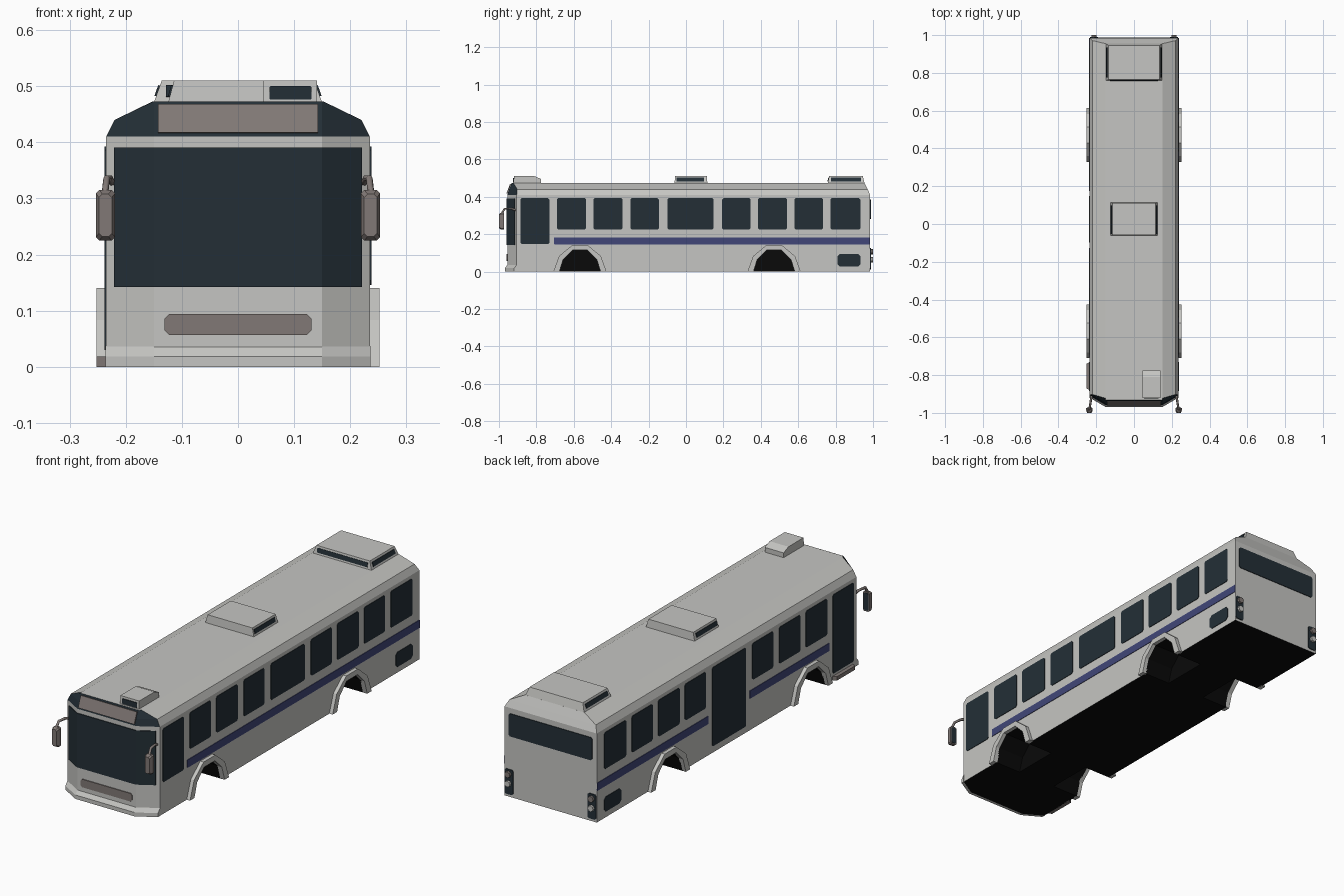
import bpy, bmesh, math
from mathutils import Vector

if "Cube" in bpy.data.objects:
    bpy.data.objects.remove(bpy.data.objects["Cube"])


def material(name, r, g, b):
    m = bpy.data.materials.new(name)
    m.diffuse_color = (r, g, b, 1)
    m.use_nodes = True
    m.node_tree.nodes["Principled BSDF"].inputs["Base Color"].default_value = m.diffuse_color
    return m


PAINT = material("pale grey paint", 0.56, 0.56, 0.54)
GLASS = material("dark glass", 0.017, 0.028, 0.037)
BLUE = material("blue stripe", 0.052, 0.062, 0.19)
TAUPE = material("warm grey trim", 0.22, 0.19, 0.18)
BLACK = material("black underside", 0.003, 0.003, 0.003)


def finish(bm, name, *mats):
    bmesh.ops.recalc_face_normals(bm, faces=bm.faces)
    me = bpy.data.meshes.new(name)
    bm.to_mesh(me)
    bm.free()
    for m in mats:
        me.materials.append(m)
    ob = bpy.data.objects.new(name, me)
    bpy.context.collection.objects.link(ob)
    return ob


def loft(name, rings, *mats):
    """Closed solid through matching rings of points."""
    bm = bmesh.new()
    vs = [[bm.verts.new(p) for p in ring] for ring in rings]
    n = len(vs[0])
    bm.faces.new(vs[0])
    bm.faces.new(vs[-1])
    for a, b in zip(vs, vs[1:]):
        for i in range(n):
            j = (i + 1) % n
            bm.faces.new((a[i], a[j], b[j], b[i]))
    return finish(bm, name, *mats)


def prism(name, pts, vec, mat):
    v = Vector(vec)
    return loft(name, [pts, [Vector(p) + v for p in pts]], mat)


def rounded(a0, a1, b0, b1, c):
    """Rectangle with cut corners."""
    return [(a0 + c, b0), (a1 - c, b0), (a1, b0 + c), (a1, b1 - c),
            (a1 - c, b1), (a0 + c, b1), (a0, b1 - c), (a0, b0 + c)]


def side_plate(name, s, y0, y1, z0, z1, mat, c=0.007):
    pts = [(s * 0.233, y, z) for y, z in rounded(y0, y1, z0, z1, c)]
    prism(name, pts, (s * 0.0045, 0, 0), mat)


def end_plate(name, y, dy, x0, x1, z0, z1, mat, c=0.006):
    prism(name, [(x, y, z) for x, z in rounded(x0, x1, z0, z1, c)], (0, dy, 0), mat)


# Body shell: plan outline with angled nose, lofted upward to the roof
def outline(z, w, rear, side, nose, wn=0.15):
    return [(w, rear, z), (-w, rear, z), (-w, side, z), (-wn, nose, z), (wn, nose, z), (w, side, z)]


body = loft("body", [outline(0, 0.235, 0.985, -0.905, -0.955),
                     outline(0.41, 0.235, 0.985, -0.905, -0.955),
                     outline(0.44, 0.22, 0.971, -0.902, -0.946),
                     outline(0.473, 0.152, 0.955, -0.922, -0.932)], PAINT, GLASS, BLACK)

# Wheel arches: cut wells and raised surrounds
INNER = [(-0.11, 0), (-0.09, 0.065), (-0.04, 0.115), (0.04, 0.115), (0.09, 0.065), (0.11, 0)]
OUTER = [(-0.142, 0), (-0.112, 0.083), (-0.043, 0.14), (0.043, 0.14), (0.112, 0.083), (0.142, 0)]
for yc in (-0.567, 0.471):
    for s in (1, -1):
        well = [(-0.11, -0.05)] + INNER + [(0.11, -0.05)]
        cutter = prism("well_cutter", [(s * 0.1, yc + y, z) for y, z in well], (s * 0.2, 0, 0), BLACK)
        cutter.hide_render = True
        mod = body.modifiers.new("well", "BOOLEAN")
        mod.operation, mod.solver, mod.object = "DIFFERENCE", "EXACT", cutter
        bpy.context.view_layer.objects.active = body
        bpy.ops.object.modifier_apply(modifier=mod.name)
        bpy.data.objects.remove(cutter)
        prism("wheel_arch", [(s * 0.23, yc + y, z) for y, z in OUTER + INNER[::-1]], (s * 0.022, 0, 0), PAINT)

# Colour the shell: glassy brow above the windscreen, black floor and wells
me = body.data
while len(me.materials) > 3:
    me.materials.pop()
for p in me.polygons:
    c, n = p.center, p.normal
    p.material_index = 0
    if c.z > 0.41 and n.y < -0.3:
        p.material_index = 1
    elif c.z < 0.2 and abs(c.x) < 0.233 and -0.9 < c.y < 0.97:
        p.material_index = 2


# Windscreen wrapping the three nose facets
def nose_line(x, z, d):
    t = max(0, abs(x) - 0.15) / 0.085
    return (x, -0.955 + 0.05 * t - d, z)


XS = (-0.221, -0.15, 0.15, 0.221)
loft("windscreen", [[nose_line(x, z, d) for z, d in
                     ((0.142, -0.003), (0.142, 0.004), (0.391, 0.004), (0.391, -0.003))] for x in XS], GLASS)

# Front bumper with sloped top
loft("front_bumper", [[(x, y - d, z) for z, d in ((0, 0), (0, 0.015), (0.018, 0.015), (0.037, 0))]
                      for x, y in ((-0.236, -0.904), (-0.15, -0.954), (0.15, -0.954), (0.236, -0.904))], PAINT)

# Front grille and destination panel
end_plate("front_grille", -0.953, -0.006, -0.131, 0.131, 0.057, 0.094, TAUPE, 0.008)
prism("destination_panel", [(x, y, z) for x, y, z in
      ((-0.143, -0.955, 0.417), (0.143, -0.955, 0.417), (0.143, -0.936, 0.467), (-0.143, -0.936, 0.467))],
      (0, -0.005, 0.001), TAUPE)

# Side windows shared by both sides, side vents
WINDOWS = [(-0.69, -0.535), (-0.495, -0.34), (-0.297, -0.145),
           (0.193, 0.345), (0.384, 0.54), (0.58, 0.732), (0.773, 0.932)]
for s in (1, -1):
    for y0, y1 in WINDOWS:
        side_plate("side_window", s, y0, y1, 0.225, 0.393, GLASS)
    side_plate("side_vent", s, 0.81, 0.933, 0.027, 0.095, GLASS, 0.012)

# Right side: wide window, driver window, full stripe
side_plate("wide_window", 1, -0.099, 0.148, 0.225, 0.393, GLASS)
side_plate("driver_window", 1, -0.885, -0.731, 0.147, 0.393, GLASS)
side_plate("stripe", 1, -0.705, 0.985, 0.146, 0.182, BLUE, 0.001)

# Left side: two doors, split stripe, entry step
side_plate("middle_door", -1, -0.099, 0.148, 0.03, 0.393, GLASS)
side_plate("front_door", -1, -0.885, -0.731, 0.03, 0.393, GLASS)
side_plate("stripe_rear", -1, 0.175, 0.985, 0.146, 0.182, BLUE, 0.001)
side_plate("stripe_front", -1, -0.705, -0.127, 0.146, 0.182, BLUE, 0.001)
prism("entry_step", [(-0.23, -0.882, 0), (-0.252, -0.87, 0), (-0.252, -0.74, 0), (-0.23, -0.728, 0)],
      (0, 0, 0.018), TAUPE)

# Rear window and lamp clusters
end_plate("rear_window", 0.983, 0.005, -0.212, 0.212, 0.28, 0.385, GLASS)
for s in (1, -1):
    x0, x1 = sorted((s * 0.19, s * 0.233))
    end_plate("lamp_panel", 0.983, 0.006, x0, x1, 0.012, 0.127, GLASS)
    for z, m in ((0.063, PAINT), (0.106, TAUPE)):
        ring = [(s * 0.212 + 0.014 * math.cos(k * math.pi / 4), 0.985, z + 0.014 * math.sin(k * math.pi / 4))
                for k in range(8)]
        prism("rear_lamp", ring, (0, 0.015, 0), m)


# Roof units with side grilles
def roof_unit(name, wb, wt, b0, b1, t0, t1, g0, g1):
    loft(name, [[(-w, y0, z), (w, y0, z), (w, y1, z), (-w, y1, z)]
                for w, y0, y1, z in ((wb, b0, b1, 0.465), (wt, t0, t1, 0.51))], PAINT)
    for s in (1, -1):
        def sx(z):
            return s * (wb + (wt - wb) * (z - 0.465) / 0.045)
        prism(name + "_grille", [(sx(z), y, z) for y, z in
              ((g0, 0.482), (g1, 0.482), (g1, 0.501), (g0, 0.501))], (s * 0.003, 0, 0.001), GLASS)


roof_unit("rear_roof_unit", 0.152, 0.136, 0.757, 0.957, 0.765, 0.945, 0.775, 0.935)
roof_unit("middle_roof_unit", 0.126, 0.114, -0.062, 0.115, -0.058, 0.111, -0.052, 0.097)
prism("rear_unit_front_grille", [(-0.128, 0.7595, 0.481), (0.128, 0.7595, 0.481),
                                 (0.128, 0.763, 0.501), (-0.128, 0.763, 0.501)], (0, -0.003, 0.001), GLASS)
prism("front_roof_box", [(0.045, y, z) for y, z in
      ((-0.923, 0.465), (-0.92, 0.51), (-0.81, 0.51), (-0.775, 0.495), (-0.775, 0.465))], (0.096, 0, 0), PAINT)
end_plate("front_box_grille", -0.919, -0.005, 0.056, 0.131, 0.476, 0.5, GLASS, 0.002)

# Mirrors on bent arms
for s in (1, -1):
    cu = bpy.data.curves.new("mirror_arm", "CURVE")
    cu.dimensions, cu.bevel_depth, cu.bevel_resolution = "3D", 0.006, 1
    cu.use_fill_caps = True
    cu.materials.append(TAUPE)
    path = [(0.222, -0.9, 0.325), (0.228, -0.93, 0.336), (0.234, -0.97, 0.336), (0.237, -0.985, 0.31)]
    sp = cu.splines.new("POLY")
    sp.points.add(len(path) - 1)
    for pt, (x, y, z) in zip(sp.points, path):
        pt.co = (s * x, y, z, 1)
    bpy.context.collection.objects.link(bpy.data.objects.new("mirror_arm", cu))
    loft("mirror_housing", [[(s * x, y, z) for x, z in rounded(x0, x1, z0, z1, 0.006)] for y, x0, x1, z0, z1 in
                            ((-1.0, 0.225, 0.248, 0.232, 0.308), (-0.988, 0.219, 0.253, 0.225, 0.315),
                             (-0.974, 0.219, 0.253, 0.225, 0.315))], TAUPE)
    x0, x1 = sorted((s * 0.223, s * 0.249))
    end_plate("mirror_glass", -0.975, 0.003, x0, x1, 0.23, 0.31, GLASS)
